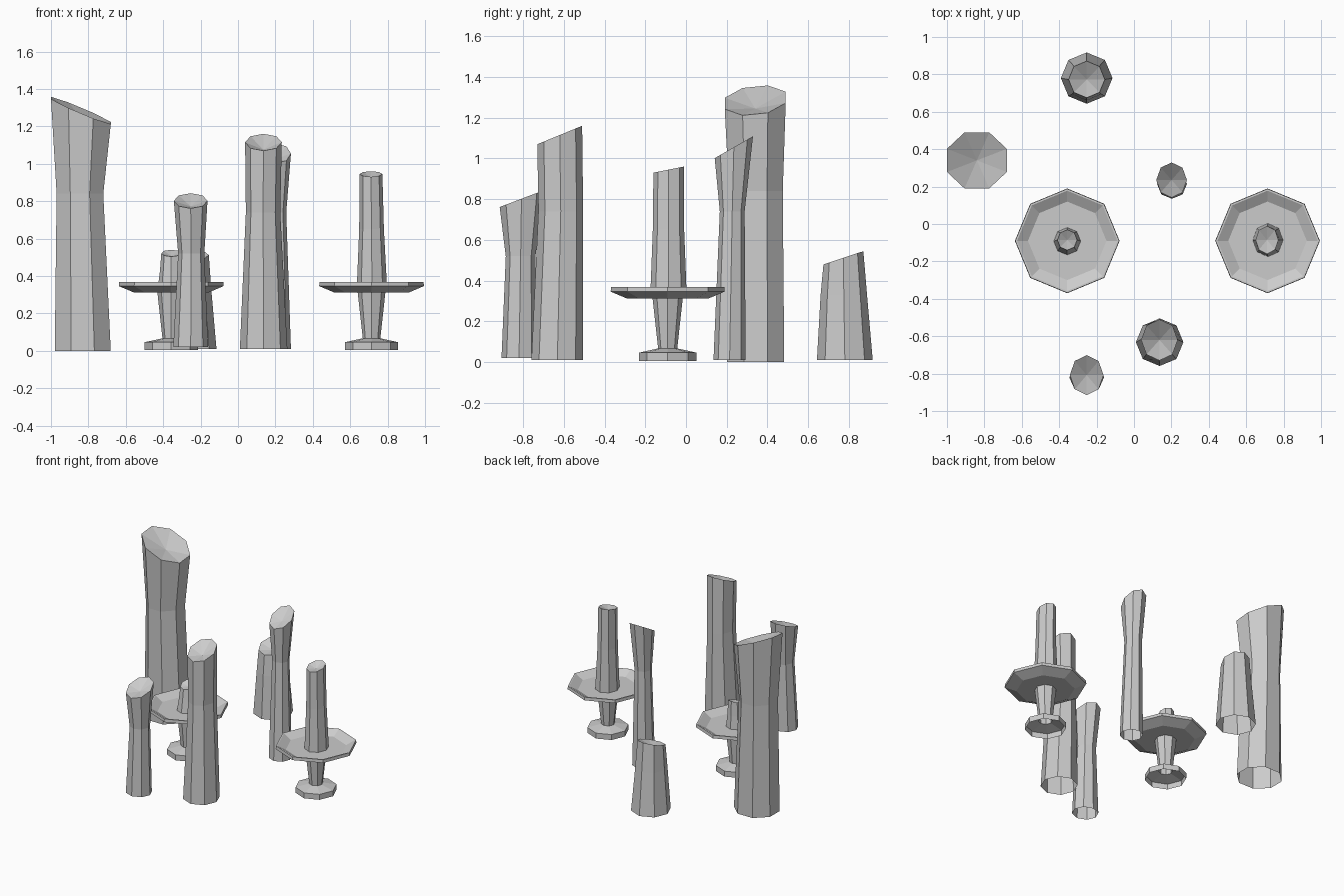
import bpy
import bmesh
from math import cos, sin, pi

cube = bpy.data.objects.get("Cube")
if cube:
    bpy.data.objects.remove(cube, do_unlink=True)

grey = bpy.data.materials.new("plain_grey")
grey.use_nodes = True
colour = (0.6, 0.6, 0.6, 1)
grey.diffuse_color = colour
grey.node_tree.nodes["Principled BSDF"].inputs["Base Color"].default_value = colour

SIDES = 8


def ring(bm, x, y, z, rx, ry, turn=0, slope=(0, 0)):
    """Eight-sided loop, optionally tilted."""
    verts = []
    for i in range(SIDES):
        a = 2 * pi * i / SIDES + turn
        dx, dy = rx * cos(a), ry * sin(a)
        verts.append(bm.verts.new((x + dx, y + dy, z + slope[0] * dx + slope[1] * dy)))
    return verts


def bridge(bm, rings):
    for low, high in zip(rings, rings[1:]):
        for i in range(SIDES):
            j = (i + 1) % SIDES
            bm.faces.new((low[i], low[j], high[j], high[i]))


def finish(bm, name):
    mesh = bpy.data.meshes.new(name)
    bm.to_mesh(mesh)
    bm.free()
    mesh.materials.append(grey)
    obj = bpy.data.objects.new(name, mesh)
    bpy.context.collection.objects.link(obj)
    return obj


def candle(name, sections, slope, dip, turn=0):
    """Open-bottomed waxy column with a slanted, sunken top."""
    bm = bmesh.new()
    rings = [ring(bm, *s, turn) for s in sections[:-1]]
    top = sections[-1]
    rings.append(ring(bm, *top, turn, slope))
    bridge(bm, rings)
    centre = bm.verts.new((top[0], top[1], top[2] - dip))
    rim = rings[-1]
    for i in range(SIDES):
        bm.faces.new((rim[i], rim[(i + 1) % SIDES], centre))
    return finish(bm, name)


def holder(name, x, y):
    """Foot, flared stem and shallow dish in one turned profile."""
    profile = [(0.142, 0.005), (0.142, 0.046), (0.047, 0.067), (0.074, 0.312),
               (0.2, 0.312), (0.28, 0.346), (0.278, 0.369), (0.268, 0.369),
               (0.21, 0.335)]
    bm = bmesh.new()
    rings = [ring(bm, x, y, z, r, r) for r, z in profile]
    bridge(bm, rings)
    bm.faces.new(rings[-1])
    return finish(bm, name)


# Free-standing candles: sections are x, y, z, x radius, y radius
candle("large_candle", [(-0.83, 0.342, 0, 0.162, 0.152),
                        (-0.845, 0.343, 0.84, 0.135, 0.143),
                        (-0.84, 0.34, 1.285, 0.173, 0.162)],
       (-0.42, 0.1), 0.04, pi / 8)
candle("tall_front_candle", [(0.137, -0.632, 0.01, 0.127, 0.127),
                             (0.134, -0.615, 0.74, 0.092, 0.11),
                             (0.136, -0.62, 1.115, 0.098, 0.11)],
       (0, 0.41), 0.04)
candle("small_front_candle", [(-0.253, -0.82, 0.02, 0.093, 0.086),
                              (-0.25, -0.812, 0.52, 0.07, 0.073),
                              (-0.253, -0.808, 0.802, 0.09, 0.107)],
       (0, 0.38), 0.03)
candle("slim_back_candle", [(0.203, 0.214, 0.01, 0.08, 0.079),
                            (0.198, 0.227, 0.74, 0.06, 0.061),
                            (0.201, 0.235, 1.055, 0.082, 0.094)],
       (0, 0.57), 0.03)
candle("short_back_candle", [(-0.253, 0.78, 0.01, 0.138, 0.137),
                             (-0.253, 0.775, 0.33, 0.11, 0.114),
                             (-0.253, 0.773, 0.512, 0.097, 0.098)],
       (0, 0.33), 0.03)

# Candle holders with their candles
holder("right_holder", -0.357, -0.09)
holder("left_holder", 0.714, -0.09)
candle("right_holder_candle", [(-0.357, -0.092, 0.335, 0.072, 0.073),
                               (-0.357, -0.088, 0.43, 0.06, 0.062),
                               (-0.357, -0.085, 0.522, 0.053, 0.055)],
       (0, 0.33), 0.015)
candle("left_holder_candle", [(0.716, -0.086, 0.335, 0.081, 0.089),
                              (0.714, -0.086, 0.65, 0.066, 0.077),
                              (0.711, -0.085, 0.945, 0.061, 0.075)],
       (0, 0.2), 0.02)
